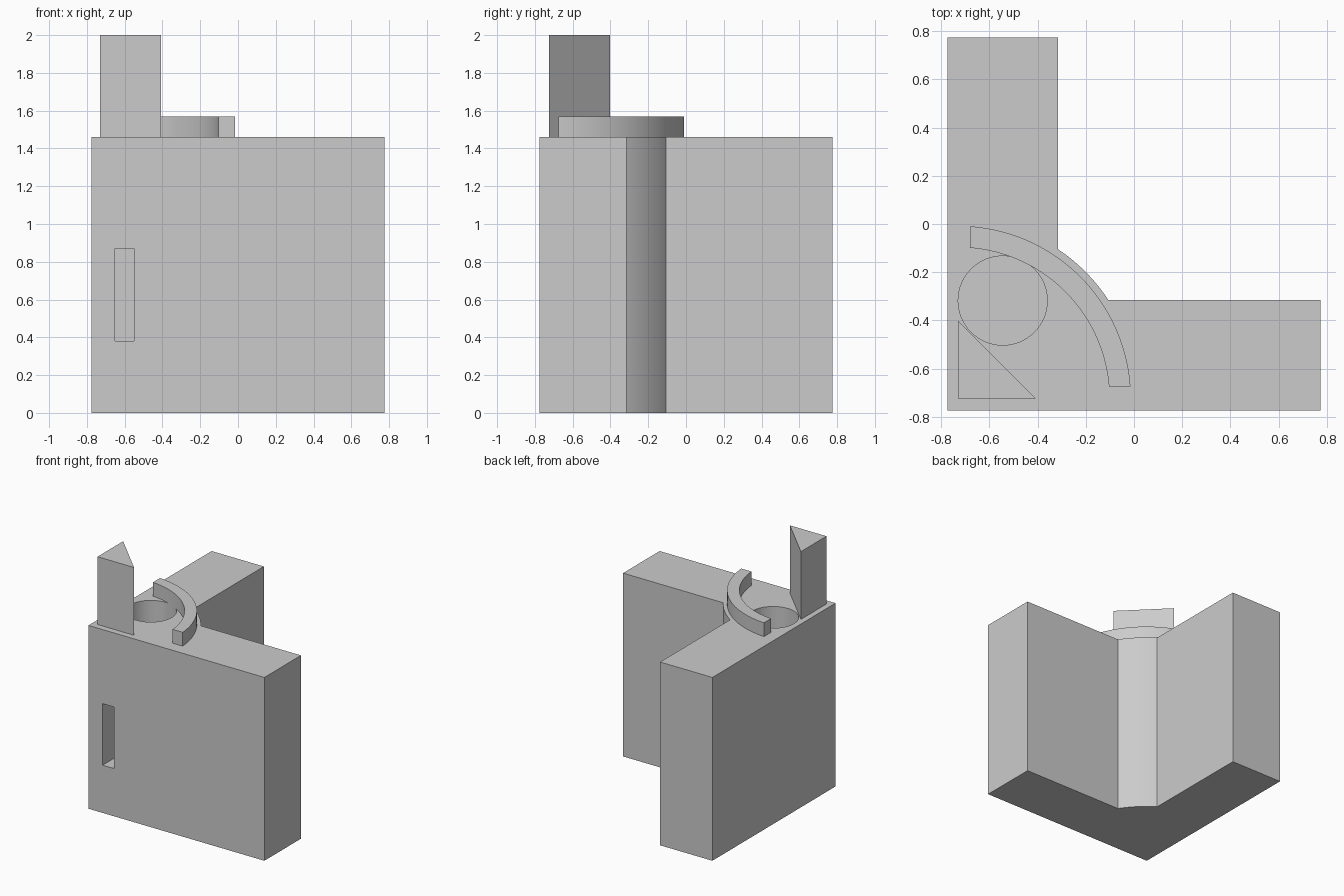
import bpy, bmesh
from math import cos, sin, acos, asin, pi, radians

if "Cube" in bpy.data.objects:
    bpy.data.objects.remove(bpy.data.objects["Cube"], do_unlink=True)

grey = bpy.data.materials.new("plain_grey")
grey.use_nodes = True
grey.diffuse_color = (0.6, 0.6, 0.6, 1)
grey.node_tree.nodes["Principled BSDF"].inputs["Base Color"].default_value = (0.6, 0.6, 0.6, 1)

HALF = 0.775          # half the footprint
INNER = -0.315        # inner faces of both walls
TOP = 1.46            # height of the walls
CX, CY = -0.73, -0.725  # shared centre of all the arcs


def arc(r, a0, a1, n, cx=CX, cy=CY):
    """Points along an arc between two angles."""
    return [(cx + r * cos(a0 + (a1 - a0) * i / n),
             cy + r * sin(a0 + (a1 - a0) * i / n)) for i in range(n + 1)]


def prism(name, outline, z0, z1):
    """Extrude a counter-clockwise plan outline from z0 to z1."""
    bm = bmesh.new()
    base = bm.faces.new([bm.verts.new((x, y, z0)) for x, y in outline])
    ext = bmesh.ops.extrude_face_region(bm, geom=[base], use_keep_orig=True)
    top = [v for v in ext["geom"] if isinstance(v, bmesh.types.BMVert)]
    bmesh.ops.translate(bm, verts=top, vec=(0, 0, z1 - z0))
    bmesh.ops.recalc_face_normals(bm, faces=bm.faces[:])
    mesh = bpy.data.meshes.new(name)
    bm.to_mesh(mesh)
    bm.free()
    mesh.materials.append(grey)
    ob = bpy.data.objects.new(name, mesh)
    bpy.context.collection.objects.link(ob)
    return ob


def activate(ob):
    bpy.ops.object.select_all(action="DESELECT")
    ob.select_set(True)
    bpy.context.view_layer.objects.active = ob


def cut(target, cutter):
    """Subtract the cutter from the target and discard it."""
    cutter.hide_render = True
    mod = target.modifiers.new("cut", "BOOLEAN")
    mod.operation, mod.solver, mod.object = "DIFFERENCE", "EXACT", cutter
    activate(target)
    bpy.ops.object.modifier_apply(modifier=mod.name)
    bpy.data.objects.remove(cutter, do_unlink=True)


# L-shaped body with a rounded inner corner
r_body = 0.746
body_outline = [(-HALF, -HALF), (HALF, -HALF), (HALF, INNER)]
body_outline += arc(r_body, asin((INNER - CY) / r_body), acos((INNER - CX) / r_body), 16)
body_outline += [(INNER, HALF), (-HALF, HALF)]
body = prism("corner_body", body_outline, 0, TOP)

# Round blind hole in the top
cut(body, prism("hole_cutter", arc(0.185, 0, 2 * pi, 64, -0.545, -0.318)[:-1], TOP - 1.0, TOP + 0.1))

# Upright slot in the front
slot = [(-0.65, -HALF - 0.1), (-0.55, -HALF - 0.1), (-0.55, -HALF + 0.2), (-0.65, -HALF + 0.2)]
cut(body, prism("slot_cutter", slot, 0.38, 0.87))

# Curved rim, its ends trimmed square a little short of a quarter turn
trim, r_out, r_in = 0.05, 0.717, 0.628
a_out, a_in = asin(trim / r_out), asin(trim / r_in)
rim = prism("curved_rim",
            arc(r_out, a_out, pi / 2 - a_out, 40) + arc(r_in, pi / 2 - a_in, a_in, 40),
            TOP, 1.57)

# Three-sided post standing in the outer corner
leg = 0.322
prism("triangular_post", [(CX, CY), (CX + leg, CY), (CX, CY + leg)], TOP, 2.0)

# Smooth the round walls, keep the edges crisp
for ob in (body, rim):
    activate(ob)
    bpy.ops.object.shade_smooth_by_angle(angle=radians(20))
